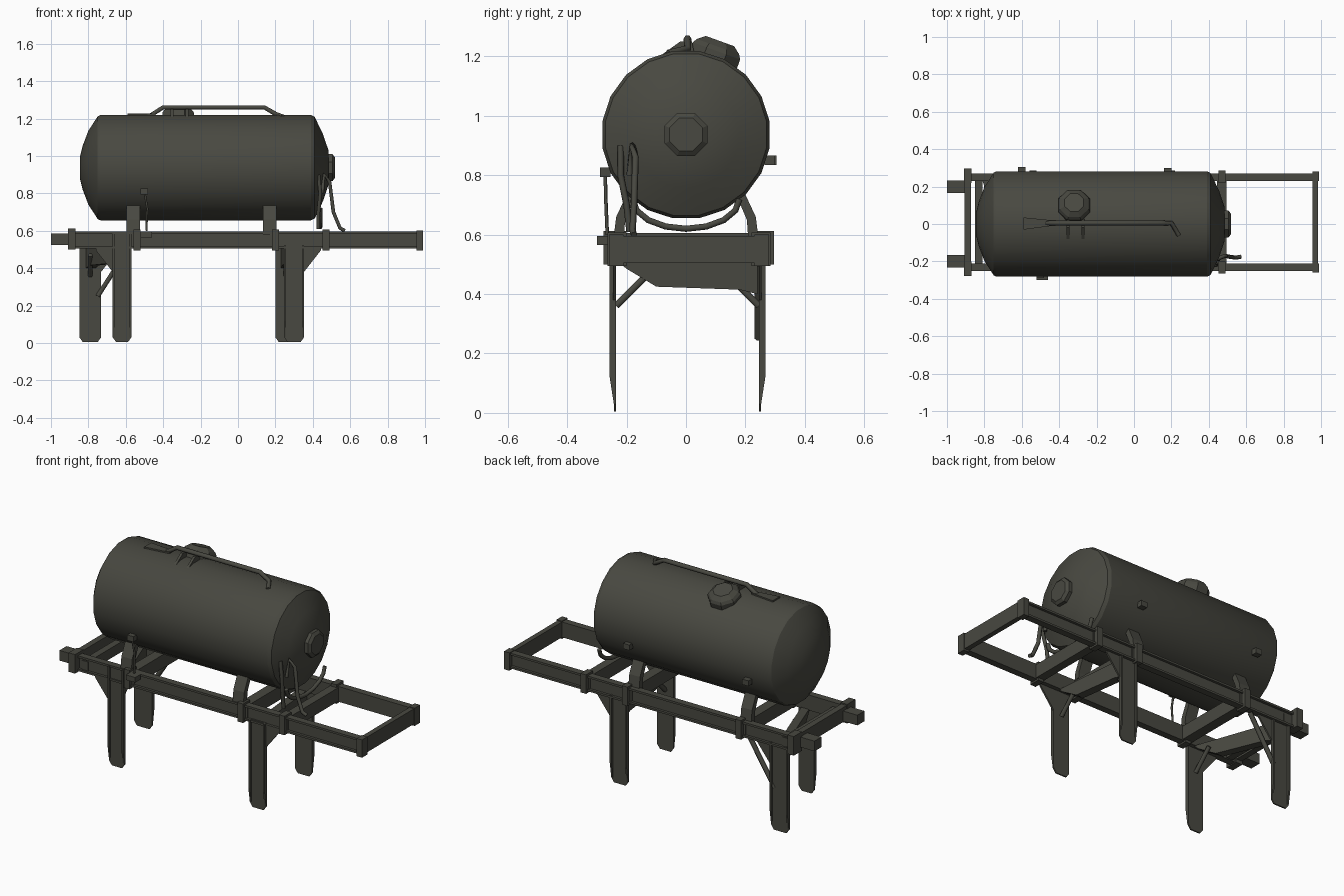
import bpy, bmesh, math
from mathutils import Vector, Matrix

cube = bpy.data.objects.get("Cube")
if cube:
    bpy.data.objects.remove(cube, do_unlink=True)

paint = bpy.data.materials.new("dark_olive_grey")
paint.use_nodes = True
COLOUR = (0.065, 0.065, 0.052, 1)
paint.diffuse_color = COLOUR
paint.node_tree.nodes["Principled BSDF"].inputs["Base Color"].default_value = COLOUR


def finish(name, bm, smooth=False):
    bmesh.ops.recalc_face_normals(bm, faces=bm.faces)
    mesh = bpy.data.meshes.new(name)
    bm.to_mesh(mesh)
    bm.free()
    obj = bpy.data.objects.new(name, mesh)
    bpy.context.collection.objects.link(obj)
    mesh.materials.append(paint)
    if smooth:
        bpy.ops.object.select_all(action='DESELECT')
        obj.select_set(True)
        bpy.context.view_layer.objects.active = obj
        bpy.ops.object.shade_smooth_by_angle(angle=math.radians(25))
    return obj


def add_box(bm, x, y, z):
    """Box between (low, high) pairs on each axis."""
    size = [b - a for a, b in (x, y, z)]
    mid = [(a + b) / 2 for a, b in (x, y, z)]
    bmesh.ops.create_cube(bm, size=1, matrix=Matrix.Translation(mid) @ Matrix.Diagonal((*size, 1)))


def box(name, x, y, z):
    bm = bmesh.new()
    add_box(bm, x, y, z)
    return finish(name, bm)


def plate(name, points, offset):
    """Flat polygon swept along an offset."""
    bm = bmesh.new()
    face = bm.faces.new([bm.verts.new(p) for p in points])
    swept = bmesh.ops.extrude_face_region(bm, geom=[face])["geom"]
    bmesh.ops.translate(bm, vec=offset, verts=[v for v in swept if isinstance(v, bmesh.types.BMVert)])
    return finish(name, bm)


def lathe(name, profile, sides, matrix, smooth=False):
    """Revolve (height, radius) pairs about local z."""
    bm = bmesh.new()
    rings = []
    for h, r in profile:
        rings.append([bm.verts.new(matrix @ Vector((r * math.cos(a), r * math.sin(a), h)))
                      for a in (2 * math.pi * (i + 0.5) / sides for i in range(sides))])
    for low, high in zip(rings, rings[1:]):
        for i in range(sides):
            j = (i + 1) % sides
            bm.faces.new((low[i], low[j], high[j], high[i]))
    bm.faces.new(rings[0])
    bm.faces.new(rings[-1])
    return finish(name, bm, smooth)


def pipe(name, points, radius):
    curve = bpy.data.curves.new(name, 'CURVE')
    curve.dimensions = '3D'
    curve.bevel_depth = radius
    curve.bevel_resolution = 1
    curve.use_fill_caps = True
    spline = curve.splines.new('POLY')
    spline.points.add(len(points) - 1)
    for point, co in zip(spline.points, points):
        point.co = (*co, 1)
    obj = bpy.data.objects.new(name, curve)
    bpy.context.collection.objects.link(obj)
    curve.materials.append(paint)


# Tank with domed ends, end cover and filler hatch
AXIS = Matrix.Translation((0, 0, 0.937)) @ Matrix.Rotation(math.pi / 2, 4, 'Y')
lathe("tank", [(-0.845, 0.06), (-0.83, 0.12), (-0.8, 0.2), (-0.75, 0.278), (-0.735, 0.285),
               (0.39, 0.285), (0.41, 0.275), (0.455, 0.18), (0.485, 0.09)], 20, AXIS, True)
lathe("end_cover", [(0.46, 0.078), (0.505, 0.078), (0.518, 0.06)], 8, AXIS)
HATCH = (Matrix.Translation((-0.32, 0, 0.937)) @ Matrix.Rotation(math.radians(-20), 4, 'X'))
lathe("filler_hatch", [(0.24, 0.092), (0.3, 0.092), (0.315, 0.082), (0.335, 0.055)], 8, HATCH)

# Pipe along the top of the tank
pipe("top_pipe", [(-0.47, 0.005, 1.215), (-0.4, 0.005, 1.26), (0.14, 0.005, 1.26),
                  (0.2, 0.005, 1.225), (0.24, -0.06, 1.21)], 0.013)
plate("pipe_flare", [(-0.59, -0.03, 1.205), (-0.59, 0.035, 1.205), (-0.44, 0.02, 1.205),
                     (-0.44, -0.01, 1.205)], (0, 0, 0.022))
for x in (-0.36, -0.28):
    plate("pipe_bracket", [(x, -0.09, 1.2), (x, -0.02, 1.25), (x, 0.02, 1.25), (x, 0.03, 1.2)],
          (0.015, 0, 0))

# Small fittings on the tank sides
for x, y, z in ((-0.6, 0.288, 0.85), (0.18, 0.282, 0.85), (-0.5, -0.272, 0.81)):
    box("side_fitting", (x - 0.02, x + 0.02), (y - 0.017, y + 0.017), (z - 0.016, z + 0.016))

# Hoses and drain lines
for i, x in enumerate((0.43, 0.46)):
    pipe("end_hose", [(x - 0.01, -0.23 + i * 0.04, 0.8), (x, -0.22 + i * 0.04, 0.9),
                      (x + 0.03, -0.2 + i * 0.03, 0.86), (x + 0.05, -0.18 + i * 0.005, 0.7),
                      (x + 0.085, -0.18, 0.615), (x + 0.11, -0.175, 0.6)] if i else
         [(x, -0.22, 0.9), (x + 0.01, -0.22, 0.8), (x, -0.2, 0.7), (x, -0.19, 0.61)], 0.011)
pipe("under_hose", [(0.44, 0.18 * math.cos(a), 0.72 + 0.1 * math.sin(a))
                    for a in (math.pi * (1 + i / 8) for i in range(9))], 0.012)
pipe("side_cable", [(-0.5, -0.272, 0.81), (-0.485, -0.27, 0.72), (-0.49, -0.265, 0.6)], 0.006)
box("side_valve", (-0.52, -0.46), (-0.3, -0.25), (0.565, 0.595))

# Frame rails as channels open outwards, with joint brackets and saddle straps
for side, rail_y in ((-1, -0.23), (1, 0.25)):
    def out(d0, d1):
        return tuple(sorted((rail_y + side * d0, rail_y + side * d1)))

    bm = bmesh.new()
    add_box(bm, (-0.9, 0.985), out(-0.02, 0.005), (0.505, 0.595))
    for z in (0.505, 0.583):
        add_box(bm, (-0.9, 0.985), out(0, 0.02), (z, z + 0.012))
    finish("side_rail", bm)
    for x in (-0.54, 0.2, 0.47):
        box("joint_bracket", (x - 0.018, x + 0.018), out(-0.03, 0.035), (0.495, 0.607))
    box("corner_post", (-0.91, -0.868), out(-0.03, 0.047), (0.5, 0.612))
    box("end_post", (0.955, 0.99), out(-0.02, 0.03), (0.495, 0.6))
    inner = 0.2 * side
    box("tow_stub", (-1.0, -0.9), (inner - 0.033, inner + 0.033), (0.525, 0.585))
    for x in (-0.56, 0.17):
        plate("saddle_strap", [(x - 0.035, 0.245 * side, 0.58), (x - 0.035, 0.235 * side, 0.66),
                               (x - 0.035, 0.2 * side, 0.735), (x - 0.035, 0.175 * side, 0.72),
                               (x - 0.035, 0.205 * side, 0.65), (x - 0.035, 0.21 * side, 0.58)],
              (0.07, 0, 0))

# Cross members between the rails
for x, w, z0, z1 in ((-0.889, 0.036, 0.52, 0.605), (-0.83, 0.04, 0.51, 0.57), (-0.54, 0.06, 0.51, 0.59),
                     (0.2, 0.06, 0.51, 0.59), (0.47, 0.05, 0.51, 0.59), (0.97, 0.03, 0.505, 0.595)):
    box("cross_member", (x - w / 2, x + w / 2), (-0.24, 0.26), (z0, z1))

# Legs: channel section with chamfered feet, gussets and knee braces
LEGS = ((-0.62, -0.235, 0.05, 0.59), (0.3, -0.235, 0.053, 0.52),
        (-0.79, 0.245, 0.058, 0.52), (0.255, 0.245, 0.055, 0.52))
for x, y, w, top in LEGS:
    side = 1 if y > 0 else -1
    plate("leg", [(x - w, y, top), (x - w, y, 0.03), (x - w + 0.018, y, 0.005),
                  (x + w - 0.018, y, 0.005), (x + w, y, 0.03), (x + w, y, top)],
          (0, side * 0.008, 0))
    for edge in (x - w, x + w - 0.01):
        plate("leg_flange", [(edge, y, top), (edge, y, 0.03), (edge, y + side * 0.008, 0.03),
                             (edge, y + side * 0.022, 0.12), (edge, y + side * 0.022, top)],
              (0.01, 0, 0))
    for d in ((-1,) if x == -0.62 else (1,)):
        plate("leg_gusset", [(x + d * w, y, 0.38), (x + d * (w + 0.09), y, 0.495),
                             (x + d * (w + 0.09), y, 0.51), (x + d * w, y, 0.51)],
              (0, side * 0.01, 0))
    pipe("knee_brace", [(x, y, 0.36), (x, y - side * 0.11, 0.47)], 0.013)
pipe("long_brace", [(-0.75, 0.245, 0.25), (-0.59, 0.245, 0.5)], 0.014)

# Deep tapered beams joining each pair of legs
for front, back in ((-0.62, -0.79), (0.3, 0.255)):
    def at(y, z):
        t = (y + 0.235) / 0.48
        return (front + (back - front) * t - 0.025, y, z)

    plate("leg_beam", [at(-0.23, 0.51), at(-0.2, 0.485), at(-0.1, 0.425),
                       at(0.18, 0.415), at(0.24, 0.4), at(0.24, 0.51)], (0.05, 0, 0))
